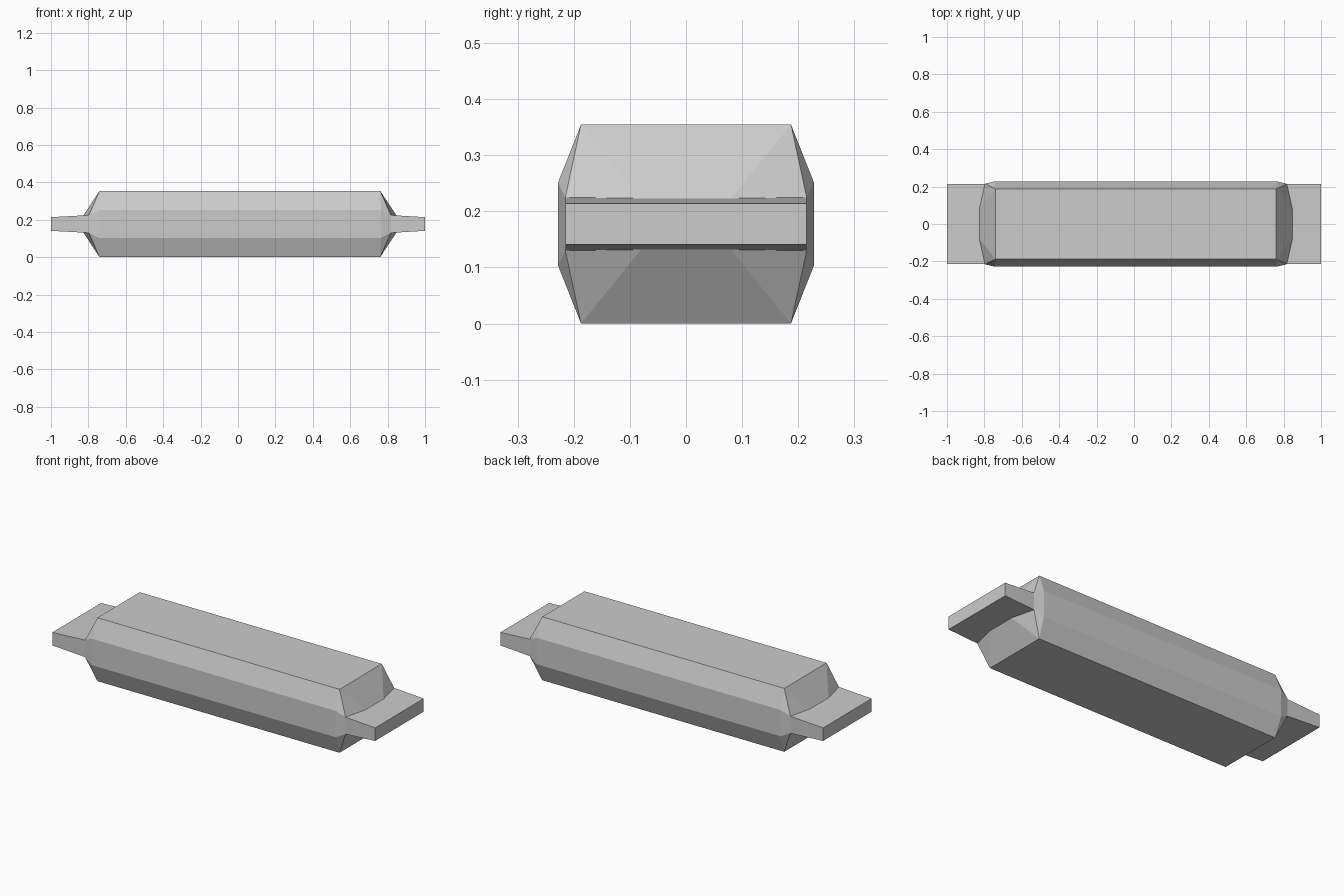
import bpy
import bmesh
from math import radians

cube = bpy.data.objects.get("Cube")
if cube:
    bpy.data.objects.remove(cube, do_unlink=True)

grey = bpy.data.materials.new("plain_grey")
grey.use_nodes = True
colour = (0.6, 0.6, 0.6, 1)
grey.diffuse_color = colour
grey.node_tree.nodes["Principled BSDF"].inputs["Base Color"].default_value = colour

MID_Z = 0.1775      # height of the symmetry plane
BODY_X = 0.01       # the body sits slightly off centre


def convex_part(name, points):
    """Flat-faced solid wrapped around the points, with planar faces merged."""
    bm = bmesh.new()
    for p in points:
        bm.verts.new(p)
    bmesh.ops.convex_hull(bm, input=bm.verts)
    bmesh.ops.dissolve_limit(bm, angle_limit=radians(0.5),
                             verts=bm.verts, edges=bm.edges)
    bmesh.ops.recalc_face_normals(bm, faces=bm.faces)
    mesh = bpy.data.meshes.new(name)
    bm.to_mesh(mesh)
    bm.free()
    mesh.materials.append(grey)
    obj = bpy.data.objects.new(name, mesh)
    bpy.context.collection.objects.link(obj)
    return obj


# Bar body: one corner (top, side, end corner, end bulge) mirrored on all axes
corner = [(0.75, 0.187, 0.1775), (0.755, 0.228, 0.074),
          (0.807, 0.215, 0.0475), (0.837, 0.08, 0.0455)]
convex_part("bar_body", [(BODY_X + sx * x, sy * y, MID_Z + sz * z)
                         for x, y, z in corner
                         for sx in (-1, 1) for sy in (-1, 1) for sz in (-1, 1)])

# Tapered end tabs, rooted at the body's end corners
for name, side in (("left_tab", 1), ("right_tab", -1)):
    root = BODY_X + side * 0.807
    convex_part(name, [(x, sy * 0.215, MID_Z + sz * half)
                       for x, half in ((root, 0.0475), (side, 0.0365))
                       for sy in (-1, 1) for sz in (-1, 1)])
